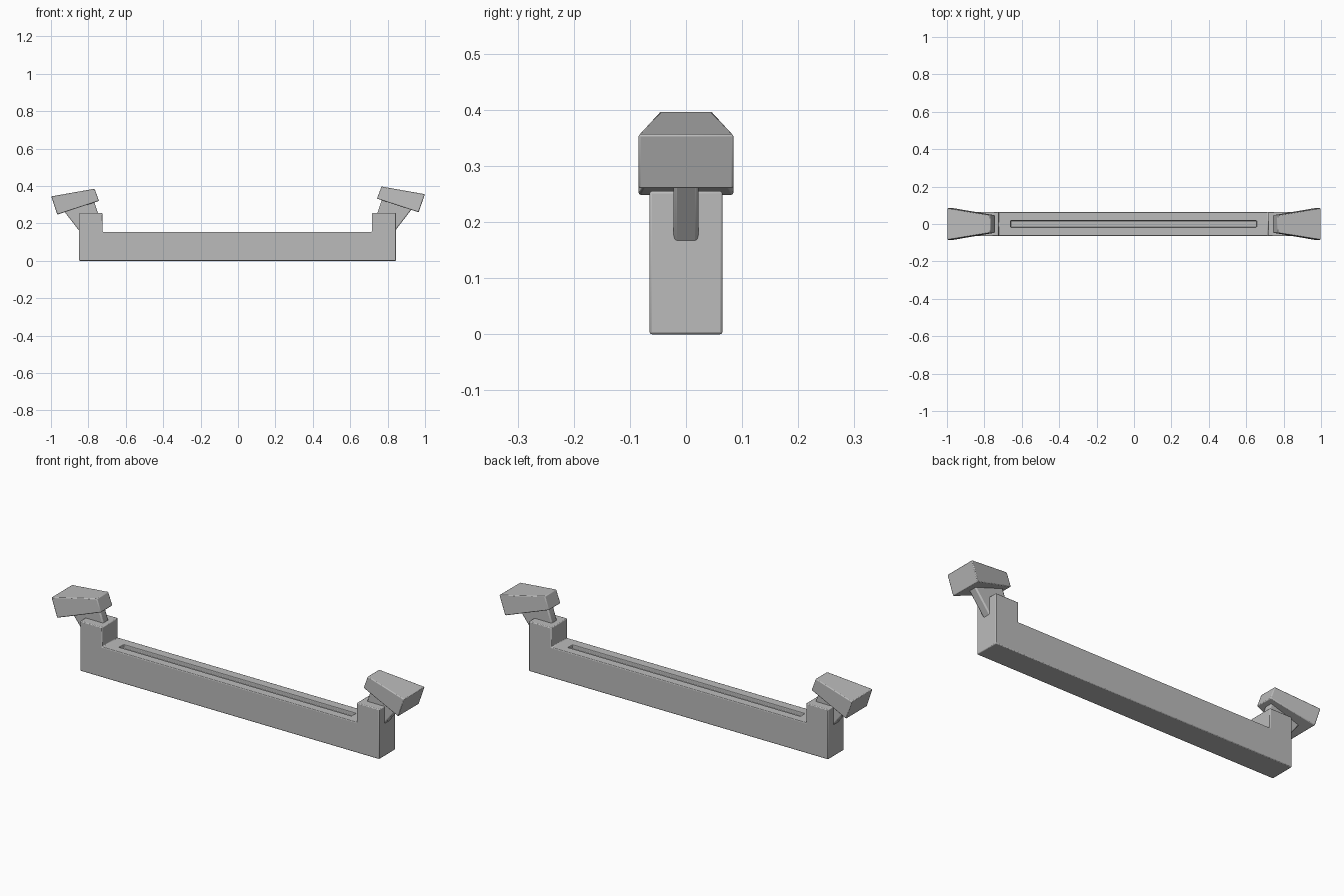
import bpy, bmesh, math

cube = bpy.data.objects.get("Cube")
if cube:
    bpy.data.objects.remove(cube, do_unlink=True)

grey = bpy.data.materials.new("plain grey")
grey.use_nodes = True
grey.diffuse_color = (0.5, 0.5, 0.5, 1)
grey.node_tree.nodes["Principled BSDF"].inputs["Base Color"].default_value = (0.5, 0.5, 0.5, 1)


def prism(name, profile, half_widths):
    """Solid from an x-z profile, with a half width in y for each corner."""
    bm = bmesh.new()
    front = [bm.verts.new((x, -w, z)) for (x, z), w in zip(profile, half_widths)]
    back = [bm.verts.new((x, w, z)) for (x, z), w in zip(profile, half_widths)]
    bm.faces.new(front)
    bm.faces.new(back[::-1])
    n = len(profile)
    for i in range(n):
        j = (i + 1) % n
        bm.faces.new((front[i], back[i], back[j], front[j]))
    bmesh.ops.recalc_face_normals(bm, faces=bm.faces)
    mesh = bpy.data.meshes.new(name)
    bm.to_mesh(mesh)
    bm.free()
    mesh.materials.append(grey)
    obj = bpy.data.objects.new(name, mesh)
    bpy.context.collection.objects.link(obj)
    return obj


def soften(obj, width):
    bevel = obj.modifiers.new("rounded edges", "BEVEL")
    bevel.width = width
    bevel.segments = 2
    bevel.limit_method = "ANGLE"
    bevel.angle_limit = math.radians(30)
    bpy.ops.object.select_all(action="DESELECT")
    obj.select_set(True)
    bpy.context.view_layer.objects.active = obj
    bpy.ops.object.shade_smooth_by_angle(angle=math.radians(35))


# Beam with a raised post at each end
left, right, top, step = -0.85, 0.845, 0.255, 0.155
outline = [(left, 0), (right, 0), (right, top), (right - 0.128, top),
           (right - 0.128, step), (left + 0.125, step), (left + 0.125, top), (left, top)]
beam = prism("beam", outline, [0.065] * len(outline))

# Long groove in the top of the beam
groove = prism("groove_cutter", [(-0.66, step - 0.02), (0.655, step - 0.02),
                                 (0.655, 0.2), (-0.66, 0.2)], [0.018] * 4)
groove.hide_render = True
groove.hide_set(True)
cut = beam.modifiers.new("groove", "BOOLEAN")
cut.operation = "DIFFERENCE"
cut.solver = "EXACT"
cut.object = groove
soften(beam, 0.004)

# Tilted stems and flared heads; the right-hand end sits slightly lower
stem_shape = [(0.752, 0.1), (0.8, 0.11), (0.842, 0.163), (0.93, 0.277),
              (0.9, 0.31), (0.775, 0.345), (0.745, 0.255)]
head_shape = [(0.743, 0.332), (0.966, 0.259), (0.999, 0.356), (0.767, 0.397)]
for side, sign, drop in (("left", 1, 0), ("right", -1, 0.012)):
    def place(shape):
        return [(sign * x, z - drop) for x, z in shape]
    soften(prism(side + "_stem", place(stem_shape), [0.022] * len(stem_shape)), 0.006)
    soften(prism(side + "_head", place(head_shape), [0.047, 0.085, 0.085, 0.047]), 0.004)
